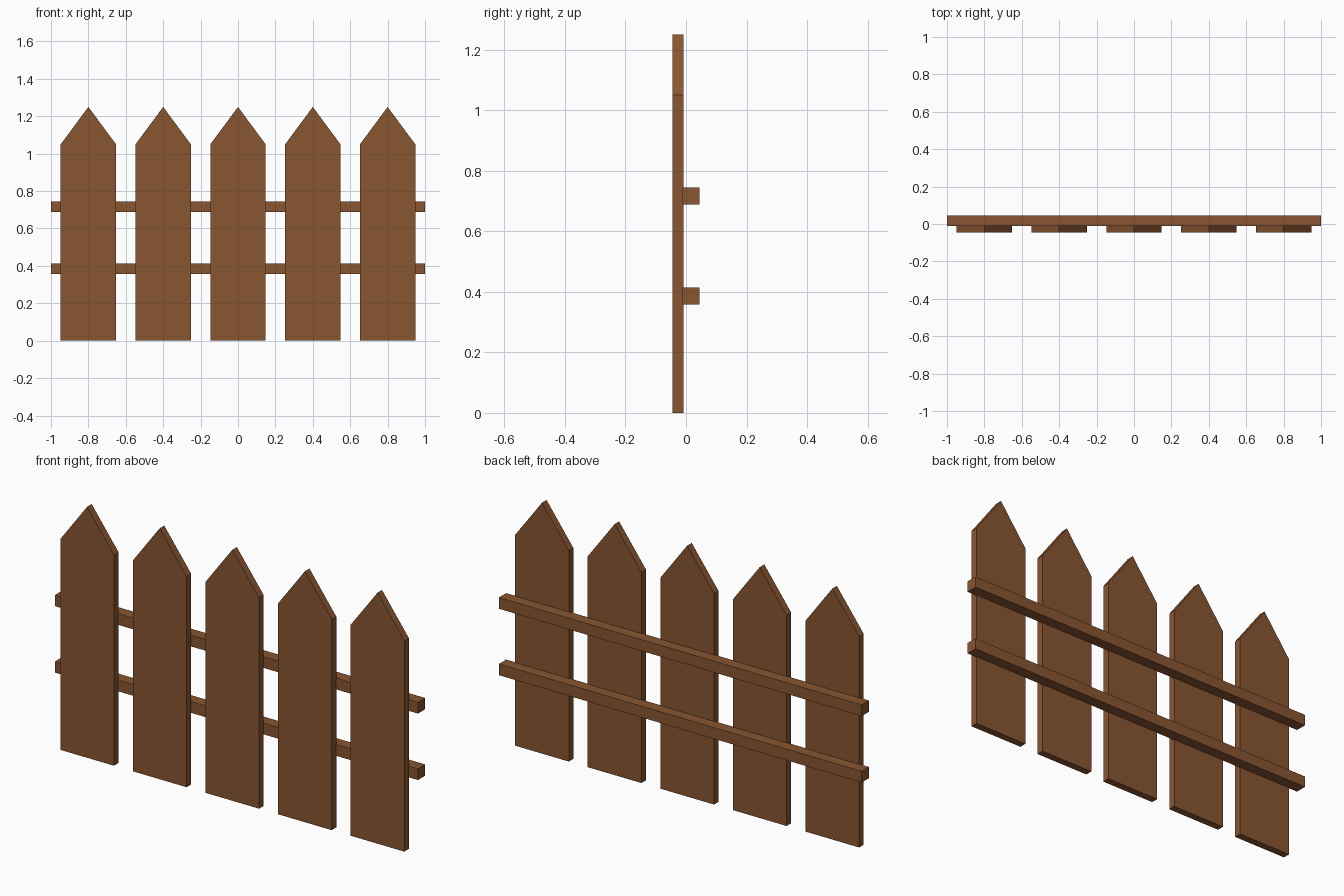
import bpy, bmesh

if "Cube" in bpy.data.objects:
    bpy.data.objects.remove(bpy.data.objects["Cube"])

wood = bpy.data.materials.new("brown wood")
wood.diffuse_color = (0.25, 0.092, 0.031, 1)
wood.use_nodes = True
wood.node_tree.nodes["Principled BSDF"].inputs["Base Color"].default_value = wood.diffuse_color


def extrude_profile(name, points, y0, y1):
    """Solid from an x-z outline, running from y0 to y1."""
    bm = bmesh.new()
    face = bm.faces.new([bm.verts.new((x, y0, z)) for x, z in points])
    out = bmesh.ops.extrude_face_region(bm, geom=[face])
    moved = [g for g in out["geom"] if isinstance(g, bmesh.types.BMVert)]
    bmesh.ops.translate(bm, verts=moved, vec=(0, y1 - y0, 0))
    bmesh.ops.recalc_face_normals(bm, faces=bm.faces)
    mesh = bpy.data.meshes.new(name)
    bm.to_mesh(mesh)
    bm.free()
    mesh.materials.append(wood)
    obj = bpy.data.objects.new(name, mesh)
    bpy.context.collection.objects.link(obj)
    return obj


# Five pointed pickets
for i in range(5):
    x = -0.8 + 0.4 * i
    outline = [(x - 0.148, 0), (x + 0.148, 0), (x + 0.148, 1.05),
               (x, 1.25), (x - 0.148, 1.05)]
    extrude_profile(f"picket_{i + 1}", outline, -0.045, -0.009)

# Two horizontal rails behind the pickets
for name, z in (("lower_rail", 0.358), ("upper_rail", 0.689)):
    outline = [(-1, z), (1, z), (1, z + 0.056), (-1, z + 0.056)]
    extrude_profile(name, outline, -0.012, 0.045)
